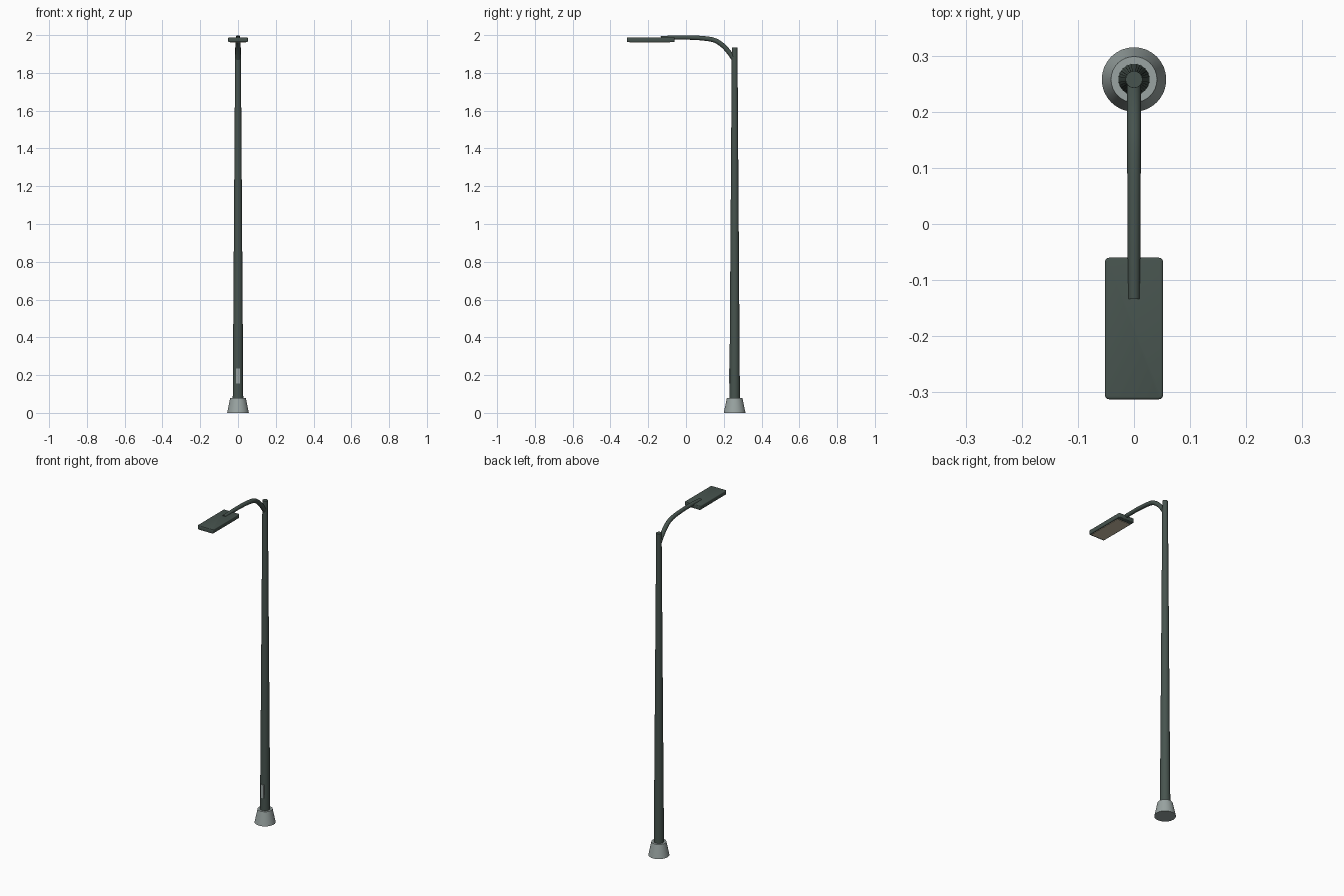
import bpy, bmesh, math
from mathutils import Vector

if "Cube" in bpy.data.objects:
    bpy.data.objects.remove(bpy.data.objects["Cube"])

PY = 0.2575  # pole centre on y


def material(name, rgb):
    m = bpy.data.materials.new(name)
    m.diffuse_color = (*rgb, 1)
    m.use_nodes = True
    m.node_tree.nodes["Principled BSDF"].inputs["Base Color"].default_value = m.diffuse_color
    return m


green = material("dark green paint", (0.063, 0.088, 0.077))
grey = material("grey metal", (0.32, 0.37, 0.36))
cream = material("cream lens", (0.60, 0.52, 0.38))


def finish(obj, name, mat, smooth=True):
    obj.name = name
    obj.data.materials.append(mat)
    if smooth:
        bpy.ops.object.select_all(action='DESELECT')
        obj.select_set(True)
        bpy.context.view_layer.objects.active = obj
        bpy.ops.object.shade_smooth_by_angle(angle=math.radians(35))
    return obj


def cone(name, r1, r2, z1, z2, mat, sides=32):
    bpy.ops.mesh.primitive_cone_add(vertices=sides, radius1=r1, radius2=r2,
                                    depth=z2 - z1, location=(0, PY, (z1 + z2) / 2))
    return finish(bpy.context.object, name, mat)


def box(name, lo, hi, mat, corner=0, edge=0):
    bpy.ops.mesh.primitive_cube_add(size=1)
    o = bpy.context.object
    lo, hi = Vector(lo), Vector(hi)
    bm = bmesh.new()
    bm.from_mesh(o.data)
    for v in bm.verts:
        v.co = [(lo[i] + hi[i]) / 2 + v.co[i] * (hi[i] - lo[i]) for i in range(3)]
    if corner:  # round the vertical corners
        upright = [e for e in bm.edges if abs(e.verts[0].co.z - e.verts[1].co.z) > 1e-4]
        bmesh.ops.bevel(bm, geom=upright, offset=corner, segments=4, profile=0.5, affect='EDGES')
    if edge:  # soften the rims
        rims = [e for e in bm.edges if abs(e.verts[0].co.z - e.verts[1].co.z) < 1e-5]
        bmesh.ops.bevel(bm, geom=rims, offset=edge, segments=3, profile=0.5, affect='EDGES')
    bm.to_mesh(o.data)
    bm.free()
    return finish(o, name, mat)


# Foot and tapered pole
cone("base_collar", 0.0575, 0.041, 0, 0.08, grey)
cone("pole", 0.028, 0.015, 0.06, 1.935, green)

# Access door near the foot of the pole
box("access_door", (-0.0115, PY - 0.0295, 0.155), (0.0115, PY - 0.0225, 0.235), grey)

# Curved, slightly tapering arm
cu = bpy.data.curves.new("arm", 'CURVE')
cu.dimensions = '3D'
cu.bevel_depth = 0.0115
cu.bevel_resolution = 4
cu.resolution_u = 10
cu.use_fill_caps = True
sp = cu.splines.new('BEZIER')
knots = [  # y, z, left handle, right handle, radius
    (0.254, 1.872, (0.265, 1.855), (0.215, 1.932), 1.1),
    (0.140, 1.976, (0.180, 1.966), (0.095, 1.987), 1.08),
    (-0.133, 1.983, (-0.03, 1.992), (-0.16, 1.981), 0.95),
]
sp.bezier_points.add(len(knots) - 1)
for p, (y, z, a, b, r) in zip(sp.bezier_points, knots):
    p.co, p.handle_left, p.handle_right = (0, y, z), (0, *a), (0, *b)
    p.radius = r
arm = bpy.data.objects.new("arm", cu)
bpy.context.collection.objects.link(arm)
bpy.ops.object.select_all(action='DESELECT')
arm.select_set(True)
bpy.context.view_layer.objects.active = arm
bpy.ops.object.convert(target='MESH')
finish(bpy.context.object, "arm", green)

# Flat lamp head with a lens underneath
box("lamp_head", (-0.052, -0.3125, 1.963), (0.052, -0.06, 1.988), green, 0.008, 0.004)
box("lens", (-0.043, -0.300, 1.9605), (0.043, -0.085, 1.965), cream)
